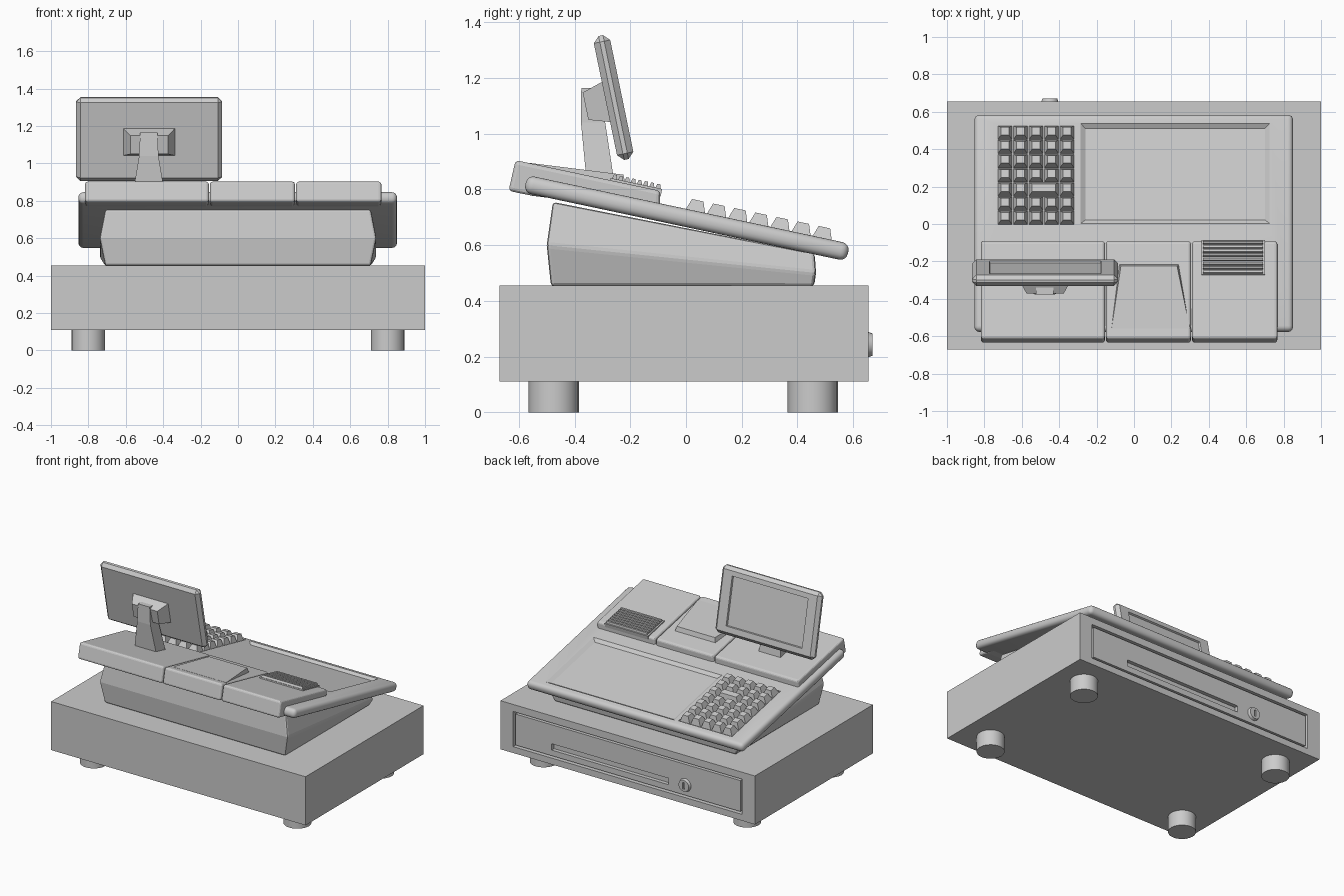
import bpy, bmesh, math
from mathutils import Matrix, Vector

if "Cube" in bpy.data.objects:
    bpy.data.objects.remove(bpy.data.objects["Cube"])

T, R = Matrix.Translation, lambda deg: Matrix.Rotation(math.radians(deg), 4, 'X')


def mesh(name, verts, faces, mat=Matrix()):
    bm = bmesh.new()
    vs = [bm.verts.new(mat @ Vector(v)) for v in verts]
    for f in faces:
        bm.faces.new([vs[i] for i in f])
    bmesh.ops.recalc_face_normals(bm, faces=bm.faces)
    me = bpy.data.meshes.new(name)
    bm.to_mesh(me)
    bm.free()
    ob = bpy.data.objects.new(name, me)
    bpy.context.collection.objects.link(ob)
    return ob


def loft(name, rings, mat=Matrix()):
    n = len(rings[0])
    verts = [v for r in rings for v in r]
    faces = [tuple(range(n)), tuple(range(len(verts) - n, len(verts)))]
    for k in range(len(rings) - 1):
        for i in range(n):
            j = (i + 1) % n
            faces.append((k * n + i, k * n + j, (k + 1) * n + j, (k + 1) * n + i))
    return mesh(name, verts, faces, mat)


def rect(x, y0, y1, z0, z1):
    """Rectangle of half width x, running from y0,z0 to y1,z1."""
    return [(-x, y0, z0), (x, y0, z0), (x, y1, z1), (-x, y1, z1)]


def taper(name, bottom, top, h, mat=Matrix()):
    """Block with its base at local z = 0."""
    return loft(name, [rect(w / 2, -d / 2, d / 2, z, z)
                       for (w, d), z in ((bottom, 0), (top, h))], mat)


def box(name, lo, hi, mat=Matrix()):
    s = [b - a for a, b in zip(lo, hi)]
    c = ((lo[0] + hi[0]) / 2, (lo[1] + hi[1]) / 2, lo[2])
    return taper(name, s[:2], s[:2], s[2], mat @ T(c))


def profile(name, yz, x0, x1):
    return loft(name, [[(x, y, z) for y, z in yz] for x in (x0, x1)])


def cyl(name, r0, r1, h, mat, seg=24):
    return loft(name, [[(r * math.cos(2 * math.pi * i / seg), r * math.sin(2 * math.pi * i / seg), z)
                        for i in range(seg)] for r, z in ((r0, 0), (r1, h))], mat)


def apply(ob, mod):
    bpy.context.view_layer.objects.active = ob
    bpy.ops.object.modifier_apply(modifier=mod.name)


def bevel(ob, width, seg=1):
    m = ob.modifiers.new("bevel", 'BEVEL')
    m.width, m.segments, m.limit_method = width, seg, 'ANGLE'
    apply(ob, m)
    return ob


def cut(ob, *cutters):
    for c in cutters:
        m = ob.modifiers.new("cut", 'BOOLEAN')
        m.operation, m.solver, m.object = 'DIFFERENCE', 'EXACT', c
        apply(ob, m)
        bpy.data.objects.remove(c)


# Cash drawer case, drawer front, lock and feet
case = box("drawer_case", (-1, -.67, .11), (1, .655, .455))
cut(case, box("cutter", (-.9, .61, .155), (.9, .7, .405)))
front = box("drawer_front", (-.885, .6, .17), (.885, .652, .39))
cut(front, box("cutter", (-.32, .625, .21), (.6, .7, .255)))
lock = cyl("drawer_lock", .05, .04, .03, T((-.45, .64, .243)) @ R(-90))
cut(lock, box("cutter", (-.457, .66, .22), (-.443, .7, .266)))
for x in (-.8, .8):
    for y in (-.475, .455):
        cyl("foot", .09, .09, .112, T((x, y, 0)))

# Register body with a ridge round its middle
body = loft("register_body", [rect(.71, -.485, .46, .453, .453),
                              rect(.74, -.5, .467, .6, .5),
                              rect(.71, -.478, .462, .755, .57)])
bevel(body, .012, 2)

# Tilted console plate with screen and keypad recesses
S = T((0, .003, .697)) @ R(-12)
plate = box("console_plate", (-.853, -.592, -.032), (.85, .592, .032), S)
bevel(plate, .027, 4)
cut(plate,
    taper("cutter", (.96, .5), (1.02, .555), .02, S @ T((.22, .266, .015))),
    box("cutter", (-.735, -.02, .026), (-.315, .535, .05), S))

# Keypad: one wide key replaces two in the fifth row
for row in range(7):
    for col in range(5):
        wide = row == 4 and col == 2
        if row == 4 and col == 3:
            continue
        x = -.69 + .083 * col + (.0415 if wide else 0)
        extra = .083 if wide else 0
        taper("key", (.076 + extra, .074), (.042 + extra, .042), .045,
              S @ T((x, .49 - .0775 * row, .026)))

# Three rear covers
shape = [(-.637, .795), (-.612, .905), (-.092, .795), (-.095, .72), (-.55, .777)]
for name, x0, x1 in (("display_cover", -.818, -.156),
                     ("middle_cover", -.15, .304),
                     ("printer_cover", .311, .766)):
    bevel(profile(name, shape, x0, x1), .014, 3)


def cover_z(y):
    return .905 - .2115 * (y + .612)


# Raised wedge on the middle cover
yb, yf = -.56, -.225
loft("cover_wedge", [
    [(-.12, yb, cover_z(yb) - .01), (.3, yb, cover_z(yb) - .01),
     (.24, yf + .01, cover_z(yf) - .01), (-.08, yf + .01, cover_z(yf) - .01)],
    [(-.12, yb, cover_z(yb) + .001), (.3, yb, cover_z(yb) + .001),
     (.23, yf, cover_z(yf) + .03), (-.07, yf, cover_z(yf) + .03)]])

# Receipt printer lid and slats
P = T((.53, -.18, cover_z(-.18))) @ R(-12)
box("printer_lid", (-.17, -.095, -.02), (.17, .095, .008), P)
for i in range(8):
    taper("printer_slat", (.32, .019), (.32, .01), .016, P @ T((0, -.08 + .0228 * i, .007)))

# Display panel with recessed screen, mount and neck
D = T((-.475, -.26, 1.13)) @ R(11.7)
panel = box("display_panel", (-.39, -.03, -.227), (.39, .03, .227), D)
bevel(panel, .022)
cut(panel, taper("cutter", (.59, .33), (.6, .34), .02, D @ T((0, .018, .003)) @ R(-90)))
taper("display_mount", (.28, .15), (.2, .1), .08, D @ T((0, -.025, -.01)) @ R(90))
loft("display_neck", [rect(.09, -.355, -.255, .81, .81),
                      rect(.052, -.377, -.29, 1.04, 1.04),
                      rect(.046, -.376, -.3, 1.165, 1.165)], T((-.477, 0, 0)))

# Soft shading on rounded parts only
for ob in bpy.context.collection.objects:
    if ob.name.startswith(("foot", "drawer_lock", "console_plate")):
        bpy.ops.object.select_all(action='DESELECT')
        ob.select_set(True)
        bpy.context.view_layer.objects.active = ob
        bpy.ops.object.shade_smooth_by_angle(angle=math.radians(30))
